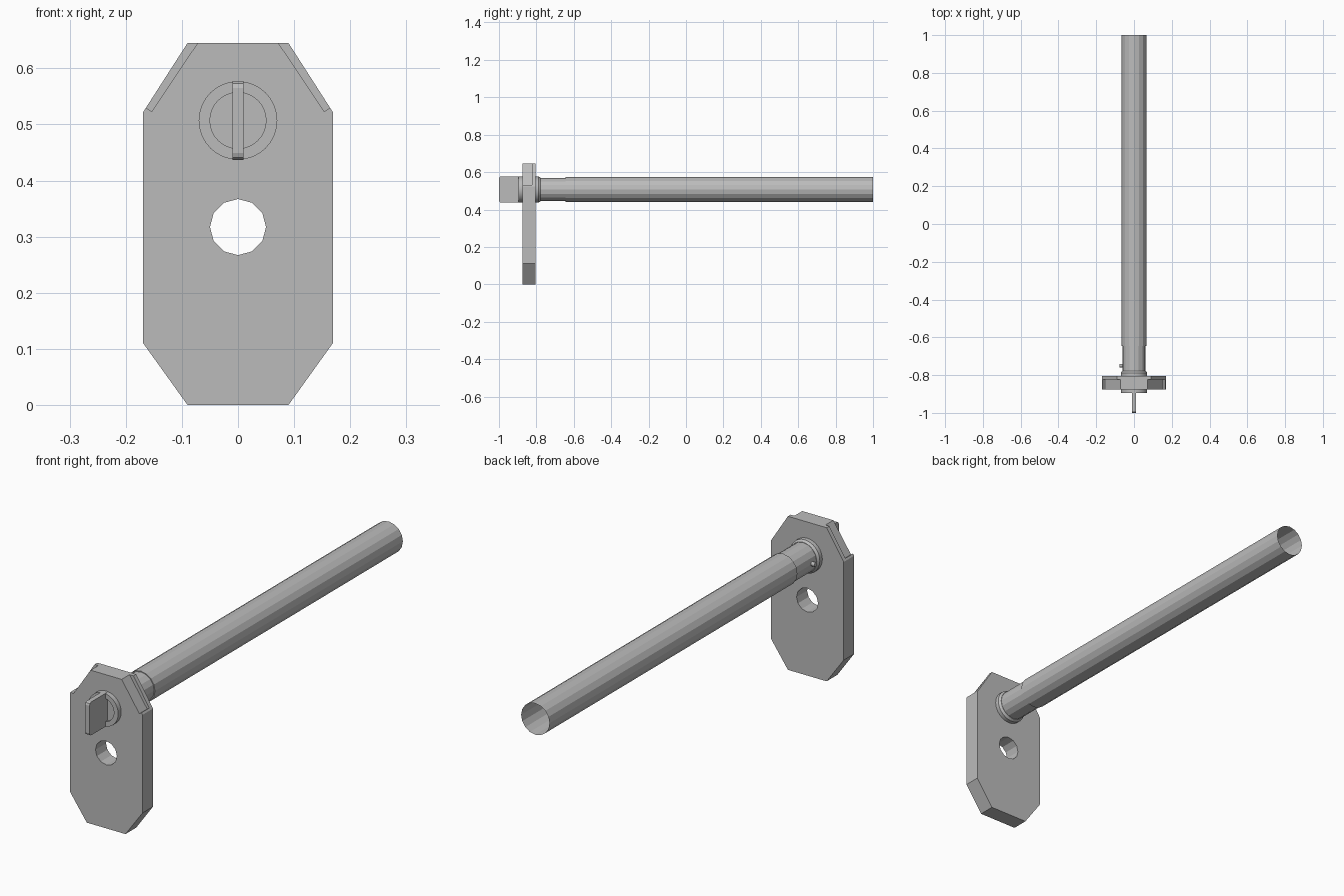
import bpy, bmesh
from math import cos, sin, pi
from mathutils import Vector

cube = bpy.data.objects.get("Cube")
if cube:
    bpy.data.objects.remove(cube)

grey = bpy.data.materials.new("grey metal")
grey.use_nodes = True
colour = (0.5, 0.5, 0.5, 1)
grey.diffuse_color = colour
grey.node_tree.nodes["Principled BSDF"].inputs["Base Color"].default_value = colour

AXIS_Z = 0.507
FRONT, BACK = -0.875, -0.805


def finish(name, bm, smooth=False):
    bmesh.ops.recalc_face_normals(bm, faces=bm.faces)
    me = bpy.data.meshes.new(name)
    bm.to_mesh(me)
    bm.free()
    ob = bpy.data.objects.new(name, me)
    bpy.context.collection.objects.link(ob)
    me.materials.append(grey)
    if smooth:
        bpy.ops.object.select_all(action='DESELECT')
        ob.select_set(True)
        bpy.context.view_layer.objects.active = ob
        bpy.ops.object.shade_smooth_by_angle(angle=0.6)
    return ob


def prism(name, outline, y0, y1):
    """Extrude an (x, z) outline from y0 to y1."""
    bm = bmesh.new()
    face = bm.faces.new([bm.verts.new((x, y0, z)) for x, z in outline])
    new = bmesh.ops.extrude_face_region(bm, geom=[face])["geom"]
    bmesh.ops.translate(bm, vec=(0, y1 - y0, 0),
                        verts=[v for v in new if isinstance(v, bmesh.types.BMVert)])
    return finish(name, bm)


def turned(name, profile, sides, smooth=False):
    """Revolve (y, radius) points about the rod axis; radius 0 closes an end."""
    bm = bmesh.new()
    rings = []
    for y, r in profile:
        if r == 0:
            rings.append([bm.verts.new((0, y, AXIS_Z))] * sides)
        else:
            rings.append([bm.verts.new((r * cos(2 * pi * i / sides), y,
                                        AXIS_Z + r * sin(2 * pi * i / sides)))
                          for i in range(sides)])
    for a, b in zip(rings, rings[1:]):
        for i in range(sides):
            j = (i + 1) % sides
            bm.faces.new(list(dict.fromkeys((a[i], a[j], b[j], b[i]))))
    return finish(name, bm, smooth)


def cut(target, cutter):
    mod = target.modifiers.new("cut", 'BOOLEAN')
    mod.object = cutter
    mod.operation = 'DIFFERENCE'
    mod.solver = 'EXACT'
    cutter.hide_render = True
    cutter.hide_viewport = True
    cutter.display_type = 'WIRE'
    bpy.context.view_layer.objects.active = target
    bpy.ops.object.modifier_apply(modifier=mod.name)
    bpy.data.objects.remove(cutter)


# Eight-sided plate with a round hole
half = [(0.09, 0), (0.169, 0.11), (0.169, 0.522), (0.09, 0.645)]
plate = prism("plate", half + [(-x, z) for x, z in reversed(half)], FRONT, BACK)
hole = [(0.05 * cos(i * pi / 6), 0.317 + 0.05 * sin(i * pi / 6)) for i in range(12)]
cut(plate, prism("hole_cutter", hole, FRONT - 0.1, BACK + 0.1))

# Rebates along the upper corners, open to the front
top, low = Vector((0.072, 0.645)), Vector((0.154, 0.523))
along = (low - top).normalized()
out = Vector((-along.y, along.x))
corners = [top - along * 0.05, low, low + out * 0.05, top - along * 0.05 + out * 0.05]
for side in (1, -1):
    cut(plate, prism("rebate_cutter", [(side * p.x, p.y) for p in corners],
                     FRONT - 0.1, BACK - 0.018))

# Lock collar through the plate, with a shallow dish in front
turned("lock_collar", [(-0.882, 0), (-0.882, 0.05), (-0.895, 0.05), (-0.895, 0.07),
                       (-0.788, 0.07), (-0.778, 0.063), (-0.778, 0)], 32, True)

# Flat turning key with softened outer corners
key = [(-0.88, -0.07), (-0.99, -0.07), (-0.997, -0.066), (-1, -0.058)]
key += [(y, -z) for y, z in reversed(key)]
bm = bmesh.new()
sides = [[bm.verts.new((x, y, AXIS_Z + z)) for y, z in key] for x in (-0.01, 0.01)]
for s in sides:
    bm.faces.new(s)
for i in range(len(key)):
    j = (i + 1) % len(key)
    bm.faces.new((sides[0][i], sides[0][j], sides[1][j], sides[1][i]))
finish("turning_key", bm)

# Neck and long open tube
turned("neck", [(-0.785, 0.062), (-0.64, 0.062)], 16)
turned("tube", [(-0.645, 0.062), (-0.645, 0.066), (1, 0.066)], 16)

# Small locking pin on the right of the neck
bm = bmesh.new()
bmesh.ops.create_cone(bm, cap_ends=True, segments=12, radius1=0.009, radius2=0.009, depth=0.03)
for v in bm.verts:
    v.co = Vector((v.co.z - 0.062, v.co.x - 0.75, v.co.y + AXIS_Z))
finish("locking_pin", bm, True)
